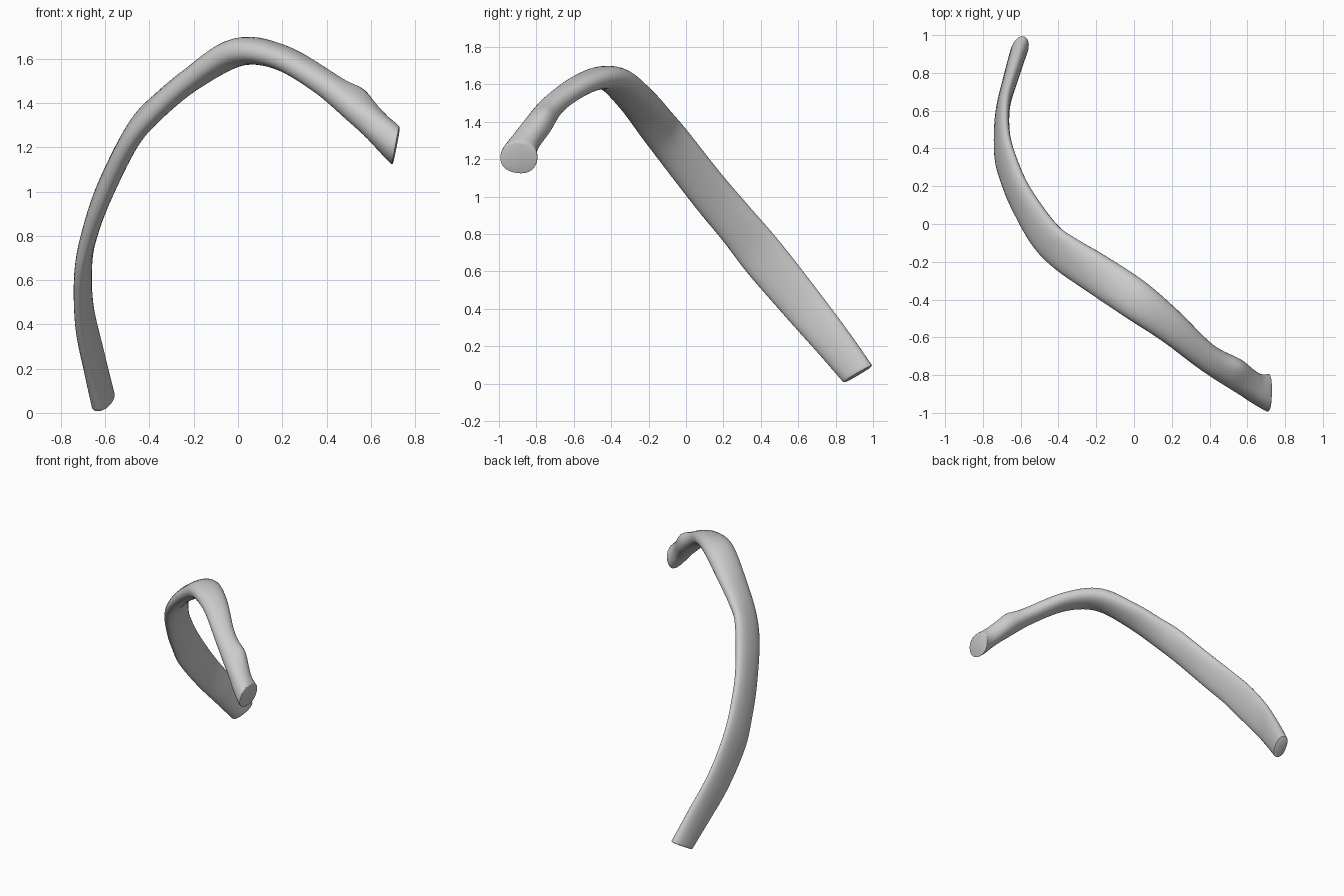
import bpy, bmesh, math
from mathutils import Vector

if "Cube" in bpy.data.objects:
    bpy.data.objects.remove(bpy.data.objects["Cube"])

# stations along the rib: back edge xyz, front edge xyz, half thickness
ST = [
    ((-.580, .995, .095), (-.635, .845, .005), .045),
    ((-.625, .860, .290), (-.675, .700, .170), .040),
    ((-.675, .680, .530), (-.715, .530, .360), .035),
    ((-.675, .500, .760), (-.720, .330, .590), .035),
    ((-.630, .340, .945), (-.685, .200, .760), .038),
    ((-.560, .190, 1.12), (-.625, .060, .930), .042),
    ((-.420, .000, 1.36), (-.530, -.110, 1.15), .045),
    ((-.310, -.080, 1.45), (-.420, -.230, 1.31), .050),
    ((-.160, -.165, 1.54), (-.240, -.360, 1.49), .055),
    ((.050, -.300, 1.635), (-.050, -.490, 1.625), .064),
    ((.230, -.455, 1.615), (.150, -.620, 1.600), .055),
    ((.420, -.640, 1.510), (.350, -.770, 1.480), .055),
    ((.575, -.725, 1.390), (.520, -.880, 1.345), .065),
    ((.655, -.790, 1.270), (.635, -.950, 1.280), .070),
    ((.715, -.795, 1.190), (.715, -.995, 1.220), .085),
]
SIDES, STEPS = 28, 7


def spline(a, b, c, d, t):
    return .5 * (2*b + (c - a)*t + (2*a - 5*b + 4*c - d)*t*t + (3*b - a - 3*c + d)*t**3)


# smooth interpolation of all stations
keys = [(Vector(e), Vector(f), h) for e, f, h in ST]
rows = []
last = len(keys) - 1
for i in range(last):
    q = [keys[min(max(i + k, 0), last)] for k in (-1, 0, 1, 2)]
    for s in range(STEPS):
        rows.append([spline(*[p[n] for p in q], s / STEPS) for n in range(3)])
rows.append(list(keys[-1]))

# loft rounded sections between the two edges
bm = bmesh.new()
mids = [(e + f) / 2 for e, f, h in rows]
rings = []
for i, (e, f, h) in enumerate(rows):
    along = (mids[min(i + 1, len(rows) - 1)] - mids[max(i - 1, 0)]).normalized()
    head = max(0, (i - (len(rows) - 10)) / 9)          # head face turns sideways
    along = along.lerp(Vector((1, 0, -.2)), head)
    half = (e - f) / 2
    thick = along.cross(half).normalized() * h
    ring = []
    for k in range(SIDES):
        a = 2 * math.pi * k / SIDES
        c, s = math.cos(a), math.sin(a)
        ring.append(bm.verts.new(mids[i] + half * math.copysign(abs(c)**.9, c)
                                 + thick * math.copysign(abs(s)**.9, s)))
    rings.append(ring)
for r0, r1 in zip(rings, rings[1:]):
    for k in range(SIDES):
        n = (k + 1) % SIDES
        bm.faces.new((r0[k], r0[n], r1[n], r1[k]))
caps = [bm.faces.new(rings[0]), bm.faces.new(rings[-1])]

# small raised knob near the head, on the upper back side
knob = Vector((.575, -.76, 1.46))
for v in bm.verts:
    w = math.exp(-((v.co - knob).length / .07)**2)
    v.co += Vector((.3, .2, .8)) * .022 * w
bmesh.ops.recalc_face_normals(bm, faces=bm.faces)

# slightly rounded end rims
rims = [e for c in caps for e in c.edges]
bmesh.ops.bevel(bm, geom=rims, offset=.008, segments=2, affect='EDGES', profile=.5)

mesh = bpy.data.meshes.new("rib_bone")
bm.to_mesh(mesh)
bm.free()
rib = bpy.data.objects.new("rib_bone", mesh)
bpy.context.collection.objects.link(rib)
bpy.context.view_layer.objects.active = rib
rib.select_set(True)
bpy.ops.object.shade_smooth_by_angle(angle=math.radians(40))
